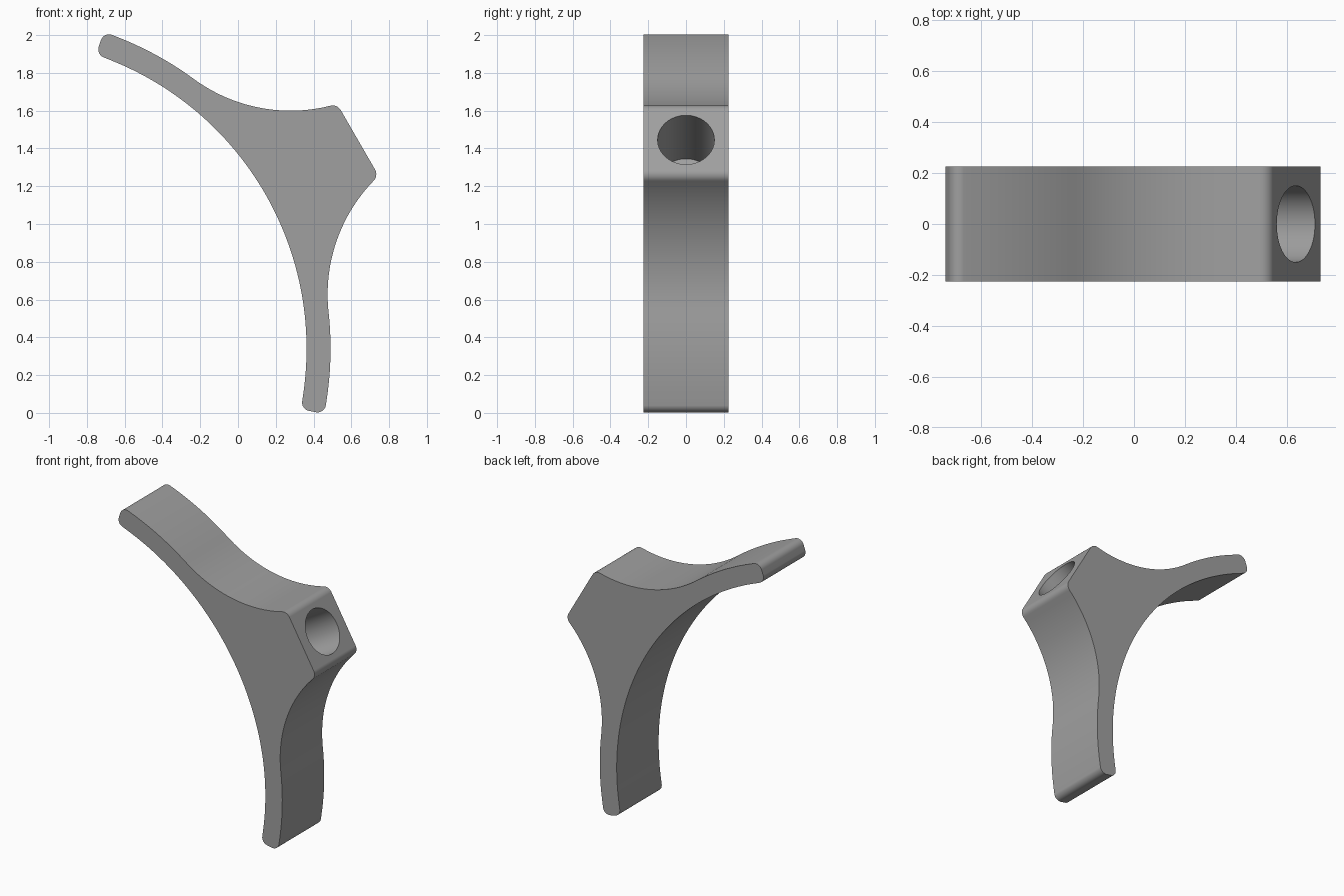
import bpy, bmesh, math
from mathutils import Vector, Matrix

if "Cube" in bpy.data.objects:
    bpy.data.objects.remove(bpy.data.objects["Cube"])

TILT = math.radians(30)            # symmetry axis leans 30 degrees up from +x
ORIGIN = Vector((-1.28, 0.34))     # centre of the big inner arc
R_IN, R_OUT, HALF_Y = 1.643, 1.77, 0.225
END = math.radians(41.25)          # half sweep of the arms
NOSE_U, NOSE_V = 2.211, 0.22       # flat nose: distance along axis, half width
FIL_C, FIL_R = Vector((2.412, 1.061)), 0.865   # concave neck arc


def arc(c, r, a0, a1, n):
    return [Vector((c[0] + r * math.cos(a0 + (a1 - a0) * i / n),
                    c[1] + r * math.sin(a0 + (a1 - a0) * i / n))) for i in range(n + 1)]


def rounded(p, a, b, r, n=8):
    """Round the corner p whose neighbours lie towards a and b."""
    da, db = (a - p).normalized(), (b - p).normalized()
    half = da.angle(db) / 2
    c = p + (da + db).normalized() * (r / math.sin(half))
    t = r / math.tan(half)
    s, e = p + da * t - c, p + db * t - c
    a0 = math.atan2(s.y, s.x)
    sweep = (math.atan2(e.y, e.x) - a0 + math.pi) % (2 * math.pi) - math.pi
    return arc(c, r, a0, a0 + sweep, n)


# Upper half of the profile, in axis coordinates
zero = Vector((0, 0))
trim_in, trim_out = 0.045 / R_IN, 0.045 / R_OUT
tangent = math.atan2(FIL_C.y, FIL_C.x)
corner = Vector((NOSE_U, NOSE_V))
to_corner = corner - FIL_C
corner_ang = math.atan2(to_corner.y, to_corner.x) + 2 * math.pi
end_dir = Vector((math.cos(END), math.sin(END)))
back = Vector((end_dir.y, -end_dir.x))
tip_in, tip_out = end_dir * R_IN, end_dir * R_OUT

half = arc(zero, R_IN, 0, END - trim_in, 32)[:-1]
half += rounded(tip_in, tip_in + back, tip_out, 0.045)
half += rounded(tip_out, tip_in, tip_out + back, 0.045)
half += arc(zero, R_OUT, END - trim_out, tangent, 14)[1:]
neck = arc(FIL_C, FIL_R, math.pi + tangent, corner_ang - 0.05, 26)[1:]
half += neck[:-1]
half += rounded(corner, neck[-1], Vector((NOSE_U, 0)), 0.05)
# Mirror across the axis
profile = half + [Vector((p.x, -p.y)) for p in reversed(half[1:])]


def place(p):
    c, s = math.cos(TILT), math.sin(TILT)
    return ORIGIN.x + p.x * c - p.y * s, ORIGIN.y + p.x * s + p.y * c


def make_object(name, bm):
    bmesh.ops.recalc_face_normals(bm, faces=bm.faces)
    me = bpy.data.meshes.new(name)
    bm.to_mesh(me)
    bm.free()
    ob = bpy.data.objects.new(name, me)
    bpy.context.collection.objects.link(ob)
    return ob


# Bracket body: extruded profile
bm = bmesh.new()
pts = [place(p) for p in profile]
face = bm.faces.new([bm.verts.new((x, -HALF_Y, z)) for x, z in pts])
ext = bmesh.ops.extrude_face_region(bm, geom=[face])
bmesh.ops.translate(bm, vec=(0, 2 * HALF_Y, 0),
                    verts=[v for v in ext["geom"] if isinstance(v, bmesh.types.BMVert)])
body = make_object("curved_bracket", bm)

# Blind round hole in the nose
DEPTH, OVER = 0.46, 0.2
x, z = place(Vector((NOSE_U + (OVER - DEPTH) / 2, 0)))
bm = bmesh.new()
bmesh.ops.create_cone(bm, cap_ends=True, segments=64, radius1=0.15, radius2=0.15,
                      depth=DEPTH + OVER,
                      matrix=Matrix.Translation((x, 0, z)) @ Matrix.Rotation(math.pi / 2 - TILT, 4, 'Y'))
cutter = make_object("hole_cutter", bm)
cutter.hide_render = True

bpy.context.view_layer.objects.active = body
body.select_set(True)
mod = body.modifiers.new("hole", 'BOOLEAN')
mod.operation, mod.solver, mod.object = 'DIFFERENCE', 'EXACT', cutter
bpy.ops.object.modifier_apply(modifier=mod.name)
bpy.data.objects.remove(cutter)

# Smooth curves, crisp rims
bpy.ops.object.shade_smooth_by_angle(angle=math.radians(30))
wn = body.modifiers.new("flat_faces", 'WEIGHTED_NORMAL')
wn.keep_sharp = True

grey = bpy.data.materials.new("mid_grey")
grey.diffuse_color = (0.35, 0.35, 0.35, 1)
grey.use_nodes = True
grey.node_tree.nodes["Principled BSDF"].inputs["Base Color"].default_value = grey.diffuse_color
body.data.materials.clear()
body.data.materials.append(grey)
